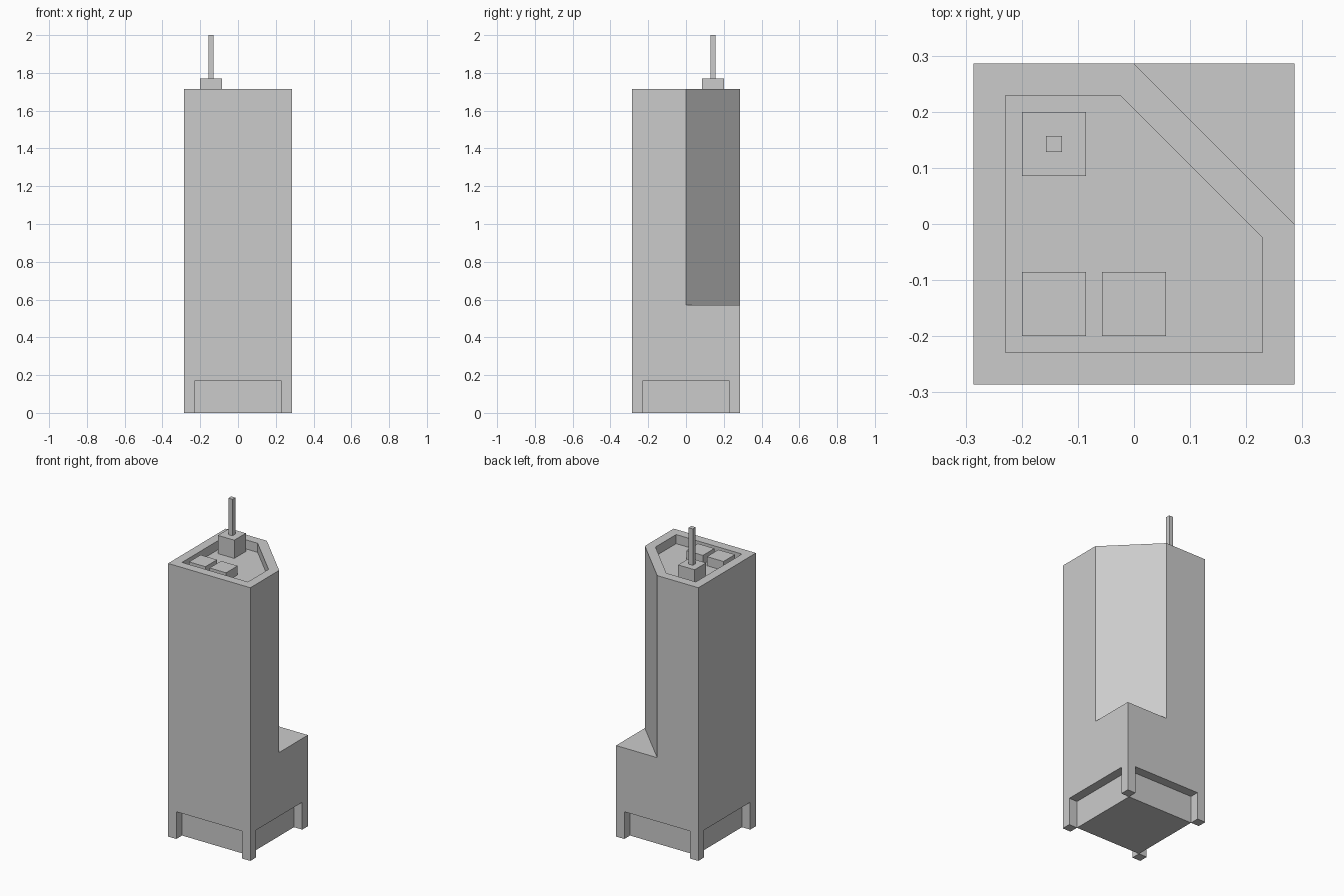
import bpy, bmesh

if "Cube" in bpy.data.objects:
    bpy.data.objects.remove(bpy.data.objects["Cube"])

U = 2 / 70  # building module: 70 modules tall


def prism(name, profile, z0, z1):
    """Extrude a plan profile (in modules) between two heights."""
    bm = bmesh.new()
    face = bm.faces.new([bm.verts.new((x * U, y * U, z0 * U)) for x, y in profile])
    top = bmesh.ops.extrude_face_region(bm, geom=[face])["geom"]
    bmesh.ops.translate(bm, vec=(0, 0, (z1 - z0) * U),
                        verts=[v for v in top if isinstance(v, bmesh.types.BMVert)])
    bmesh.ops.recalc_face_normals(bm, faces=bm.faces)
    mesh = bpy.data.meshes.new(name)
    bm.to_mesh(mesh)
    bm.free()
    ob = bpy.data.objects.new(name, mesh)
    bpy.context.collection.objects.link(ob)
    return ob


def rect(x0, x1, y0, y1):
    return [(x0, y0), (x1, y0), (x1, y1), (x0, y1)]


def block(name, x, y, width, z0, z1):
    h = width / 2
    return prism(name, rect(x - h, x + h, y - h, y + h), z0, z1)


def cut(target, cutter):
    cutter.hide_render = True
    cutter.hide_viewport = True
    mod = target.modifiers.new(cutter.name, 'BOOLEAN')
    mod.operation = 'DIFFERENCE'
    mod.solver = 'EXACT'
    mod.object = cutter


# Tower shaft
tower = block("tower", 0, 0, 20, 0, 60)

# Back right corner sliced off above the setback terrace
cut(tower, prism("corner_cutter", [(-1, 11), (11, -1), (11, 11)], 20, 61))

# Sunken roof, leaving a parapet of even width
k = 10 - 2 * 2 ** 0.5
roof = [(-8, -8), (8, -8), (8, k - 8), (k - 8, 8), (-8, 8)]
cut(tower, prism("roof_cutter", roof, 58, 61))

# Recessed ground floor on each side, leaving four corner pillars
for name, plan in (("front", rect(-8, 8, -11, -8)), ("back", rect(-8, 8, 8, 11)),
                   ("left", rect(-11, -8, -8, 8)), ("right", rect(8, 11, -8, 8))):
    cut(tower, prism(name + "_lobby_cutter", plan, -1, 6))

# Rooftop equipment and mast
block("roof_unit_left", -5, -5, 4, 58, 60)
block("roof_unit_right", 0, -5, 4, 58, 60)
block("mast_base", -5, 5, 4, 58, 62)
block("mast", -5, 5, 1, 62, 70)
